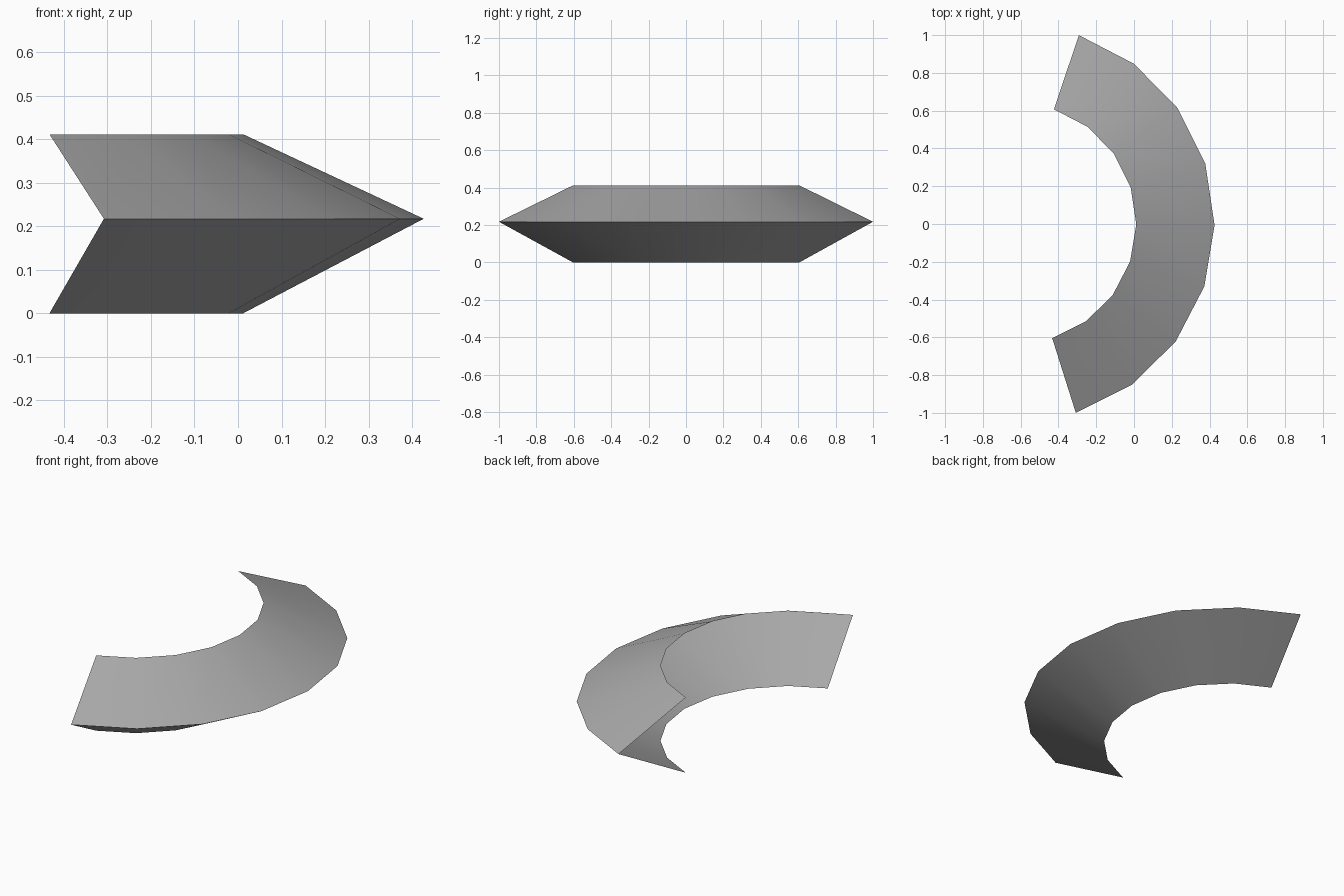
import bpy
import bmesh
from math import radians
from mathutils import Matrix, Vector

cube = bpy.data.objects.get("Cube")
if cube:
    bpy.data.objects.remove(cube, do_unlink=True)

# One flat grey
grey = bpy.data.materials.new("plain grey")
grey.use_nodes = True
colour = (0.4, 0.4, 0.4, 1)
grey.diffuse_color = colour
grey.node_tree.nodes["Principled BSDF"].inputs["Base Color"].default_value = colour

# V-shaped cross-section (radius, height), swept as an open sheet
PROFILE = [(0.637, 0.0), (1.0515, 0.217), (0.637, 0.411)]
SEGMENTS = 8
STEP = radians(18)
TILT = radians(-0.45)
CENTRE = Vector((-0.625, 0.0025, 0))

bm = bmesh.new()
rows = []
for i in range(SEGMENTS + 1):
    turn = Matrix.Rotation((i - SEGMENTS / 2) * STEP + TILT, 3, "Z")
    rows.append([bm.verts.new(CENTRE + turn @ Vector((r, 0, z))) for r, z in PROFILE])

# Lower and upper bands, facing outward
for a, b in zip(rows, rows[1:]):
    for k in range(len(PROFILE) - 1):
        bm.faces.new((a[k], b[k], b[k + 1], a[k + 1]))

mesh = bpy.data.meshes.new("curved_rim")
bm.to_mesh(mesh)
bm.free()
mesh.materials.append(grey)
rim = bpy.data.objects.new("curved_rim", mesh)
bpy.context.collection.objects.link(rim)

# Smooth around the arc, crisp along the ridge
bpy.ops.object.select_all(action="DESELECT")
rim.select_set(True)
bpy.context.view_layer.objects.active = rim
bpy.ops.object.shade_smooth_by_angle(angle=radians(30))
